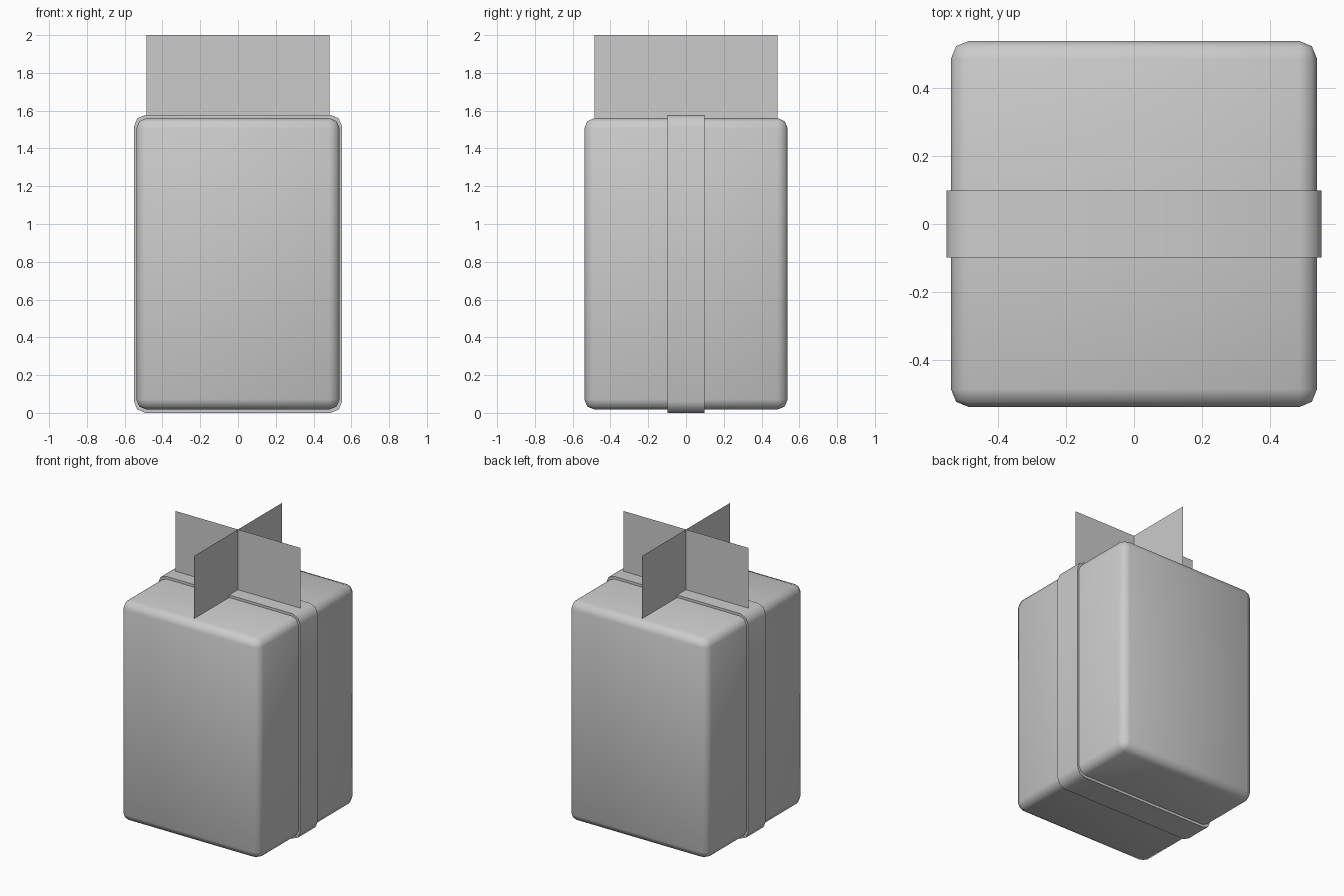
import bpy, bmesh, math

if "Cube" in bpy.data.objects:
    bpy.data.objects.remove(bpy.data.objects["Cube"])

BASE, TOP = 0.018, 1.56   # box bottom and top
HALF, ROUND = 0.538, 0.053
LIFT = 0.0175             # how far the band stands off the box


def rounded_block(name, hx, hy, z0, z1, radius, only_y=False):
    """Block with two-segment rounded edges, optionally only those along y."""
    bm = bmesh.new()
    bmesh.ops.create_cube(bm, size=1)
    for v in bm.verts:
        v.co.x *= 2 * hx
        v.co.y *= 2 * hy
        v.co.z = z0 + (v.co.z + 0.5) * (z1 - z0)
    edges = [e for e in bm.edges
             if not only_y or abs(e.verts[0].co.y - e.verts[1].co.y) > 1e-4]
    bmesh.ops.bevel(bm, geom=edges, offset=radius, offset_type='OFFSET',
                    segments=2, profile=0.5, affect='EDGES')
    mesh = bpy.data.meshes.new(name)
    bm.to_mesh(mesh)
    bm.free()
    ob = bpy.data.objects.new(name, mesh)
    bpy.context.collection.objects.link(ob)
    bpy.ops.object.select_all(action='DESELECT')
    ob.select_set(True)
    bpy.context.view_layer.objects.active = ob
    bpy.ops.object.shade_smooth_by_angle(angle=math.radians(50))
    return ob


def upright_card(name, half, z0, z1, angle):
    """Single flat vertical sheet turned about z."""
    mesh = bpy.data.meshes.new(name)
    mesh.from_pydata([(-half, 0, z0), (half, 0, z0), (half, 0, z1), (-half, 0, z1)],
                     [], [(0, 1, 2, 3)])
    ob = bpy.data.objects.new(name, mesh)
    ob.rotation_euler.z = angle
    bpy.context.collection.objects.link(ob)


# Main box
rounded_block("box", HALF, HALF, BASE, TOP, ROUND)

# Band wrapped around the sides, top and bottom
rounded_block("band", HALF + LIFT * 0.75, 0.098, 0.0, TOP + LIFT, ROUND + 0.008, only_y=True)

# Two crossed sheets on top
for name, angle in (("card_across", 0), ("card_along", math.pi / 2)):
    upright_card(name, 0.485, TOP, 2.0, angle)
